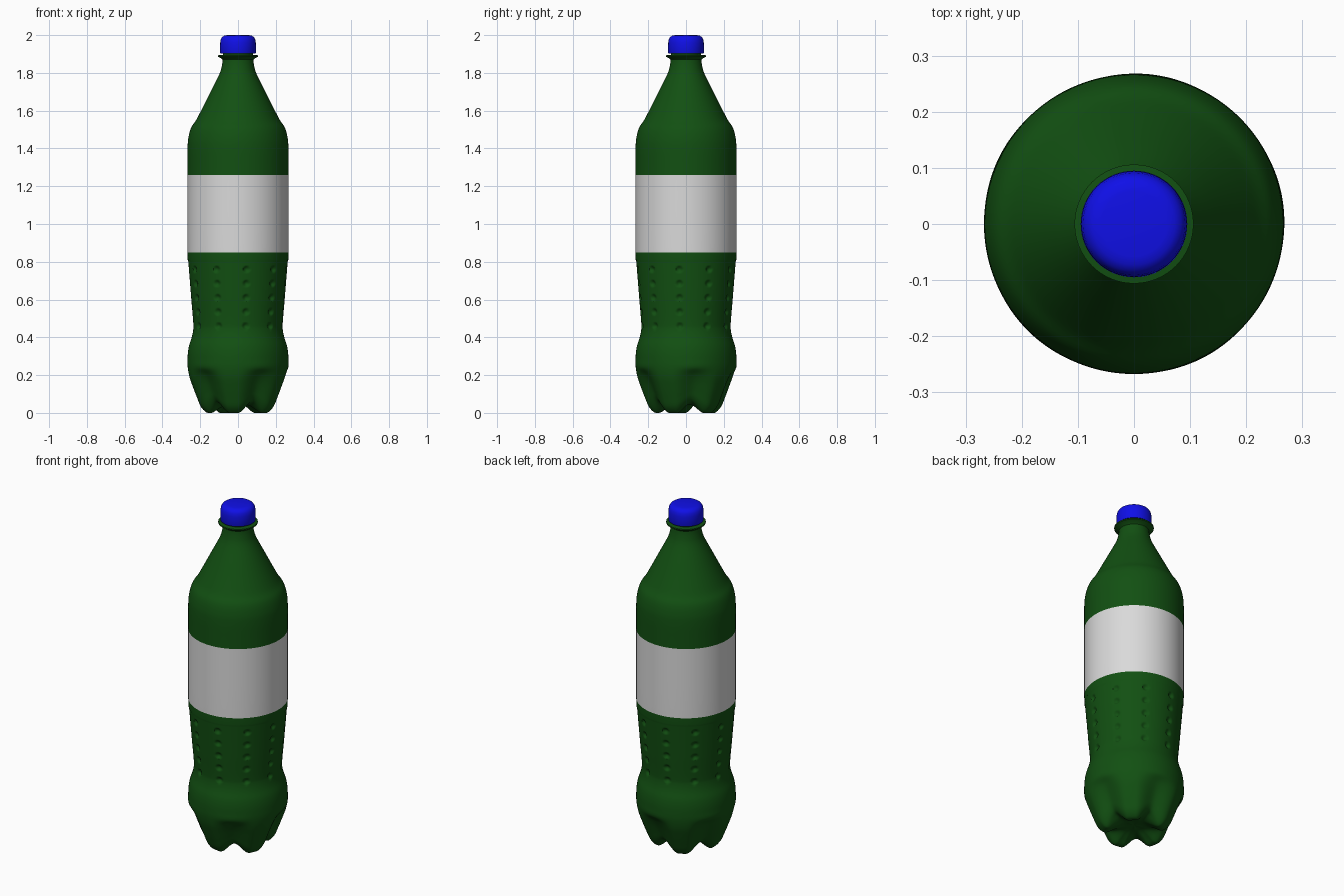
import bpy, bmesh, math
from mathutils import Vector

cube = bpy.data.objects.get("Cube")
if cube:
    bpy.data.objects.remove(cube, do_unlink=True)


def material(name, rgb):
    m = bpy.data.materials.new(name)
    m.use_nodes = True
    m.diffuse_color = (*rgb, 1)
    bsdf = next(n for n in m.node_tree.nodes if n.type == 'BSDF_PRINCIPLED')
    bsdf.inputs["Base Color"].default_value = (*rgb, 1)
    return m


green = material("bottle green", (.006, .08, .006))
blue = material("cap blue", (.005, .005, .8))
grey = material("label grey", (.7, .7, .7))


def revolve(name, rows, segments, point, mats, pick=None):
    """Skin rings of points around z; point(row, angle) gives radius and height."""
    bm = bmesh.new()
    rings = []
    for row in rows:
        ring = []
        for i in range(segments):
            a = math.tau * i / segments
            r, z = point(row, a)
            ring.append(bm.verts.new((r * math.sin(a), -r * math.cos(a), z)))
        rings.append(ring)
    for low, high in zip(rings, rings[1:]):
        for i in range(segments):
            j = (i + 1) % segments
            f = bm.faces.new((low[i], low[j], high[j], high[i]))
            f.smooth = True
            if pick:
                f.material_index = pick(f.calc_center_median().z)
    bmesh.ops.remove_doubles(bm, verts=bm.verts, dist=.00002)
    bmesh.ops.recalc_face_normals(bm, faces=bm.faces)
    mesh = bpy.data.meshes.new(name)
    bm.to_mesh(mesh)
    bm.free()
    mesh.set_sharp_from_angle(angle=math.radians(40))
    for m in mats:
        mesh.materials.append(m)
    ob = bpy.data.objects.new(name, mesh)
    bpy.context.collection.objects.link(ob)
    return ob


def smooth_path(pts):
    """Catmull-Rom through the points, sampled finely where the dimples lie."""
    out = []
    for i in range(len(pts) - 1):
        a, b, c, d = (pts[max(0, min(len(pts) - 1, i + k))] for k in (-1, 0, 1, 2))
        step = .007 if .42 < b[1] < .8 else .02
        n = max(3, math.ceil((c - b).length / step))
        for k in range(n):
            t = k / n
            out.append(b + (c - a) * (t / 2)
                       + (2 * a - 5 * b + 4 * c - d) * (t * t / 2)
                       + (3 * b - a - 3 * c + d) * (t ** 3 / 2))
    return out + [pts[-1]]


# Base: foot radius and height, then valley radius and height
base = [(0, .05, 0, .05), (.06, .045, .06, .045), (.11, .02, .11, .045),
        (.14, .002, .14, .052), (.165, .001, .165, .062), (.195, .03, .183, .085),
        (.217, .08, .198, .12), (.24, .14, .218, .165), (.257, .19, .24, .205),
        (.266, .24, .266, .24)]
# Body: radius and height up to the neck
body = [(.267, .28), (.265, .32), (.258, .36), (.245, .4), (.237, .44), (.237, .48),
        (.247, .6), (.255, .7), (.263, .8), (.267, .85), (.267, 1.26), (.267, 1.4),
        (.262, 1.46), (.248, 1.51), (.222, 1.55), (.193, 1.605), (.145, 1.7),
        (.1, 1.79), (.087, 1.83), (.081, 1.87), (.08, 1.93)]
rows = smooth_path([Vector(p) for p in base] + [Vector(p + p) for p in body])

FIRST = math.radians(28)     # direction of one valley
VALLEY = math.radians(29)    # half width of a valley
FIFTH, TENTH = math.tau / 5, math.tau / 10
DIMPLES = [.46 + .075 * k for k in range(5)]


def offset(a, centre, spacing):
    return abs((a - centre + spacing / 2) % spacing - spacing / 2)


def bottle_point(row, a):
    fr, fz, vr, vz = row
    t = max(0, 1 - offset(a, FIRST, FIFTH) / VALLEY)
    w = t * t * (3 - 2 * t)
    r, z = fr + (vr - fr) * w, max(0, fz + (vz - fz) * w)
    # Round dents in ten columns
    if .4 < z < .82:
        side = r * offset(a, FIRST + TENTH / 2, TENTH)
        for h in DIMPLES:
            d = (side * side + (z - h) ** 2) / .019 ** 2
            r -= .012 * max(0, 1 - d)
    return r, z


revolve("bottle_body", rows, 240, bottle_point, [green, grey],
        lambda z: 1 if .85 < z < 1.26 else 0)


def plain(row, a):
    return row


# Flared support ring under the cap
revolve("neck_ring", [(.079, 1.868), (.09, 1.878), (.106, 1.886), (.106, 1.893),
                      (.079, 1.896)], 64, plain, [green])

# Screw cap with a rounded top
revolve("cap", [(0, 1.903), (.093, 1.903), (.095, 1.908), (.094, 1.96), (.091, 1.978),
                (.084, 1.99), (.073, 1.997), (.058, 2), (0, 2)], 64, plain, [blue])
